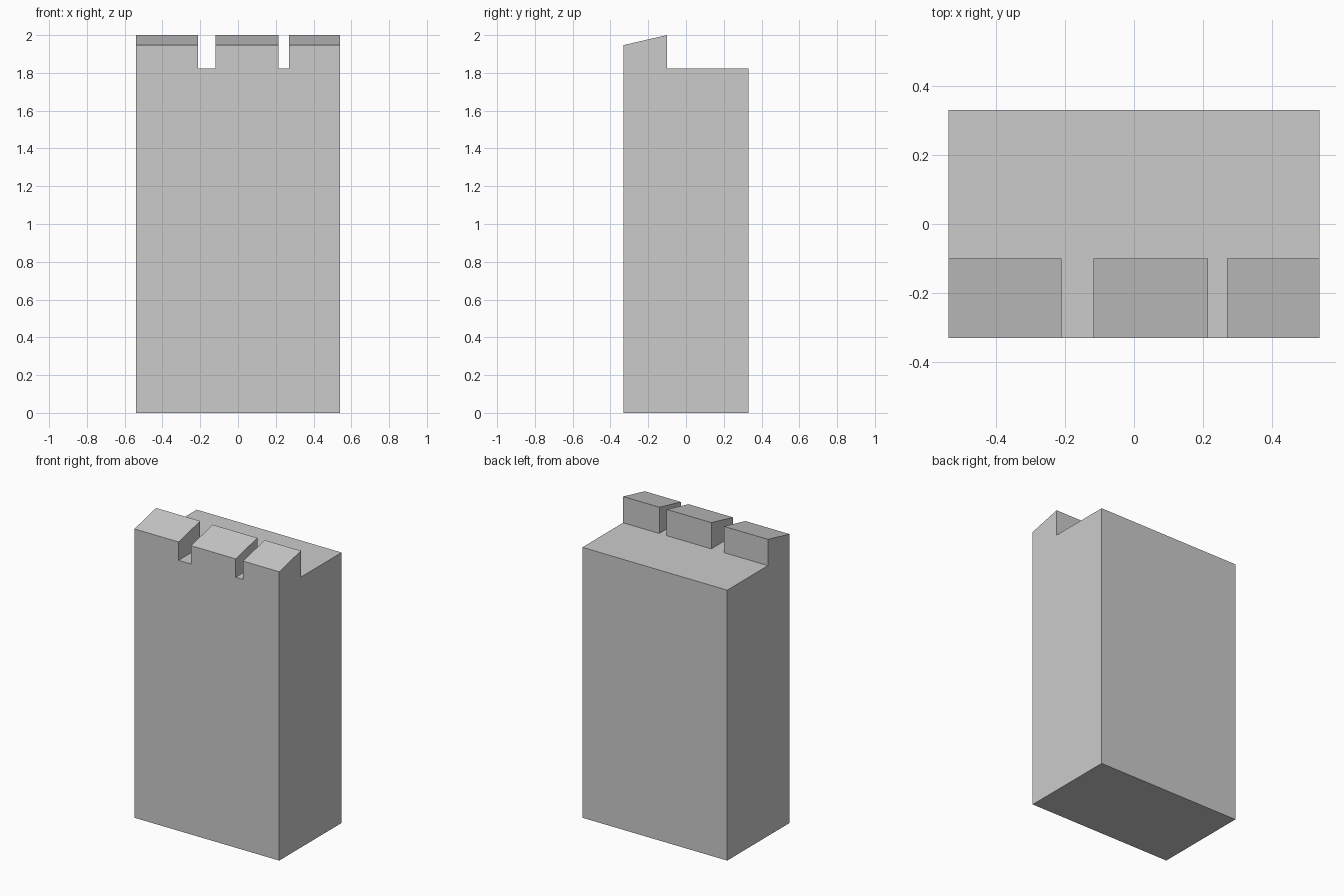
import bpy, bmesh, math
from mathutils import Matrix

if "Cube" in bpy.data.objects:
    bpy.data.objects.remove(bpy.data.objects["Cube"])

W, D = 1.08, 0.664            # block width and depth
LEDGE, FRONT, PEAK = 1.823, 1.947, 2.0
BACK_Y = -0.101               # rear face of the raised teeth
TEETH = [(-0.54, -0.211), (-0.118, 0.215), (0.27, 0.54)]

bm = bmesh.new()

# Main block
bmesh.ops.create_cube(bm, size=1, matrix=Matrix.Translation((0, 0, LEDGE / 2))
                      @ Matrix.Diagonal((W, D, LEDGE, 1)))


def slice_at(co, normal):
    bmesh.ops.bisect_plane(bm, geom=bm.verts[:] + bm.edges[:] + bm.faces[:],
                           plane_co=co, plane_no=normal)


# Mark out the tooth footprints on the top
slice_at((0, BACK_Y, 0), (0, 1, 0))
for x in (TEETH[0][1], *TEETH[1], TEETH[2][0]):
    slice_at((x, 0, 0), (1, 0, 0))


def is_tooth(face):
    c = face.calc_center_median()
    return (face.normal.z > 0.9 and c.y < BACK_Y
            and any(a < c.x < b for a, b in TEETH))


# Raise the teeth and slope their tops down towards the front
bm.normal_update()
feet = [f for f in bm.faces if is_tooth(f)]
raised = bmesh.ops.extrude_face_region(bm, geom=feet)["geom"]
for v in (g for g in raised if isinstance(g, bmesh.types.BMVert)):
    v.co.z = PEAK if v.co.y > BACK_Y - 0.01 else FRONT

# Merge coplanar faces left by the slicing
bm.normal_update()
bmesh.ops.dissolve_limit(bm, angle_limit=math.radians(1),
                         verts=bm.verts[:], edges=bm.edges[:])
bmesh.ops.recalc_face_normals(bm, faces=bm.faces[:])

mesh = bpy.data.meshes.new("notched_block")
bm.to_mesh(mesh)
bm.free()
block = bpy.data.objects.new("notched_block", mesh)
bpy.context.collection.objects.link(block)
